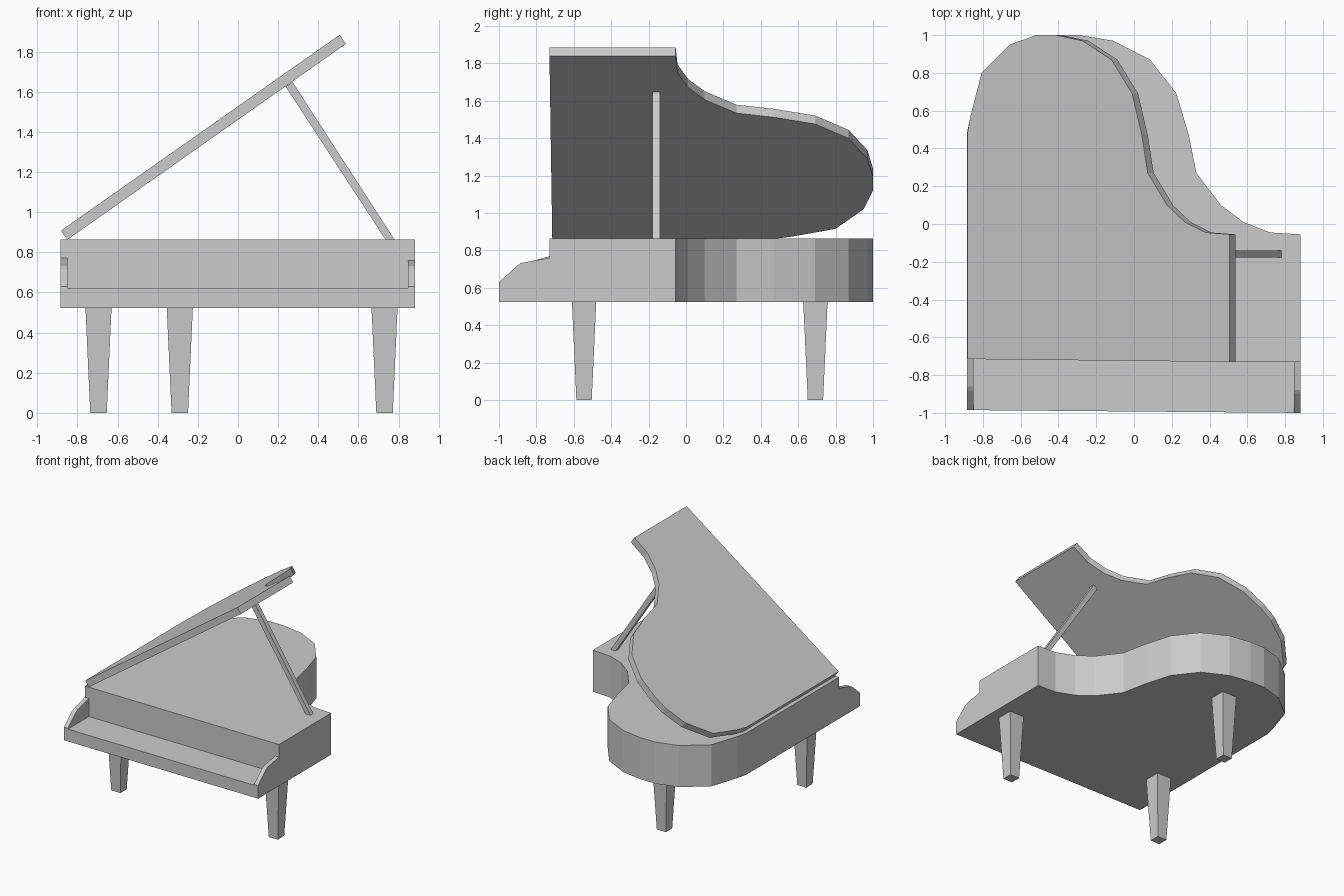
import bpy, bmesh, math
from mathutils import Vector

if "Cube" in bpy.data.objects:
    bpy.data.objects.remove(bpy.data.objects["Cube"])


def prism(name, points, direction):
    """Extrude a flat polygon along a direction vector."""
    bm = bmesh.new()
    face = bm.faces.new([bm.verts.new(p) for p in points])
    ext = bmesh.ops.extrude_face_region(bm, geom=[face], use_keep_orig=True)
    verts = [g for g in ext["geom"] if isinstance(g, bmesh.types.BMVert)]
    bmesh.ops.translate(bm, verts=verts, vec=Vector(direction))
    bmesh.ops.recalc_face_normals(bm, faces=bm.faces)
    mesh = bpy.data.meshes.new(name)
    bm.to_mesh(mesh)
    bm.free()
    obj = bpy.data.objects.new(name, mesh)
    bpy.context.collection.objects.link(obj)
    return obj


def leg(name, x, y, top=0.065, bottom=0.041, height=0.525):
    """Square leg tapering toward the floor."""
    bpy.ops.mesh.primitive_cone_add(
        vertices=4, radius1=bottom * math.sqrt(2), radius2=top * math.sqrt(2),
        depth=height, location=(x, y, height / 2), rotation=(0, 0, math.pi / 4))
    bpy.context.object.name = name


# Case: curved outline shared with the lid
LEFT, RIGHT, BASE, TOP = -0.885, 0.882, 0.523, 0.863
outline = [
    (LEFT, -0.715), (RIGHT, -0.73), (RIGHT, -0.055), (0.72, -0.045),
    (0.58, 0.01), (0.46, 0.10), (0.33, 0.27), (0.29, 0.47), (0.225, 0.69),
    (0.085, 0.87), (-0.11, 0.97), (-0.29, 1.0), (-0.42, 1.0), (-0.60, 0.95),
    (-0.79, 0.80), (-0.865, 0.57), (LEFT, 0.48)]
prism("case", [(x, y, BASE) for x, y in outline], (0, 0, TOP - BASE))

# Key bed in front of the case
bed = [(LEFT, -0.985), (RIGHT, -1.0), (RIGHT, -0.73), (LEFT, -0.715)]
prism("key_bed", [(x, y, BASE) for x, y in bed], (0, 0, 0.10))

# Sloped cheeks at both ends of the key bed
right_profile = [(-1.0, 0.623), (-1.0, 0.63), (-0.9, 0.72), (-0.88, 0.733),
                 (-0.73, 0.76), (-0.73, 0.623)]
left_profile = [(-0.985, 0.623), (-0.985, 0.63), (-0.885, 0.718),
                (-0.86, 0.733), (-0.716, 0.772), (-0.716, 0.623)]
prism("right_cheek", [(RIGHT, y, z) for y, z in right_profile], (-0.036, 0, 0))
prism("left_cheek", [(LEFT, y, z) for y, z in left_profile], (0.036, 0, 0))

# Raised lid, hinged along the left edge
lid = prism("lid", [((x - LEFT) * 0.96, y, 0) for x, y in outline],
            (0, 0, 0.055))
lid.location = (-0.85, 0, 0.863)
lid.rotation_euler = (0, -math.radians(35.1), 0)

# Prop stick holding the lid open
stick = [(0.735, 0.863), (0.78, 0.863), (0.272, 1.648), (0.237, 1.626)]
prism("lid_prop", [(x, -0.178, z) for x, z in stick], (0, 0.038, 0))

# Three legs
leg("front_left_leg", -0.695, -0.545)
leg("front_right_leg", 0.73, -0.545)
leg("rear_leg", -0.29, 0.692)
